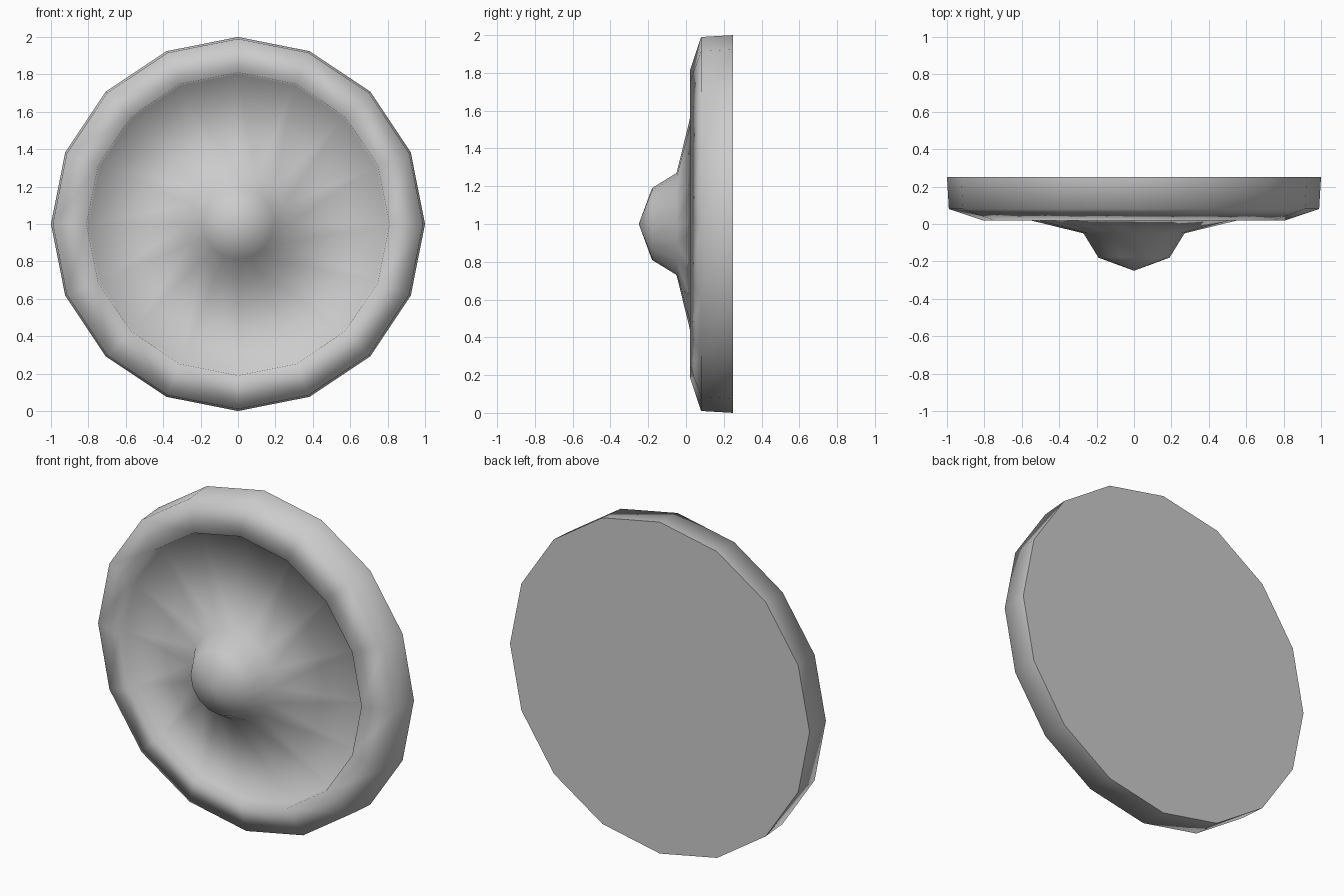
import bpy
import bmesh
import math
from mathutils import Matrix, Vector

cube = bpy.data.objects.get("Cube")
if cube:
    bpy.data.objects.remove(cube, do_unlink=True)

SIDES = 16
CENTRE = Vector((0, 0, 1))

# Plain grey metal
grey = bpy.data.materials.new("plain_grey")
grey.use_nodes = True
colour = (0.6, 0.6, 0.6, 1)
grey.diffuse_color = colour
grey.node_tree.nodes["Principled BSDF"].inputs["Base Color"].default_value = colour

# Profile (radius, depth): back edge, raised rim, sunken dish, pointed boss
profile = [(1.0, 0.25), (0.99, 0.08), (0.81, 0.02), (0.80, 0.08),
           (0.27, -0.05), (0.19, -0.18)]
TIP = -0.25

bm = bmesh.new()
rings = []
for radius, depth in profile:
    ring = []
    for i in range(SIDES):
        turn = Matrix.Rotation(math.tau * i / SIDES, 3, 'Y')
        ring.append(bm.verts.new(CENTRE + turn @ Vector((radius, depth, 0))))
    rings.append(ring)

# Rim, dish and boss walls
for outer, inner in zip(rings, rings[1:]):
    for i in range(SIDES):
        j = (i + 1) % SIDES
        bm.faces.new((outer[i], outer[j], inner[j], inner[i]))

# Boss point
tip = bm.verts.new(CENTRE + Vector((0, TIP, 0)))
for i in range(SIDES):
    bm.faces.new((rings[-1][i], rings[-1][(i + 1) % SIDES], tip))
for face in bm.faces:
    face.smooth = True

# Flat back with a crisp edge
back = bm.faces.new(rings[0])
for edge in back.edges:
    edge.smooth = False
bmesh.ops.recalc_face_normals(bm, faces=bm.faces)

mesh = bpy.data.meshes.new("round_shield")
bm.to_mesh(mesh)
bm.free()
mesh.materials.append(grey)
shield = bpy.data.objects.new("round_shield", mesh)
bpy.context.collection.objects.link(shield)
